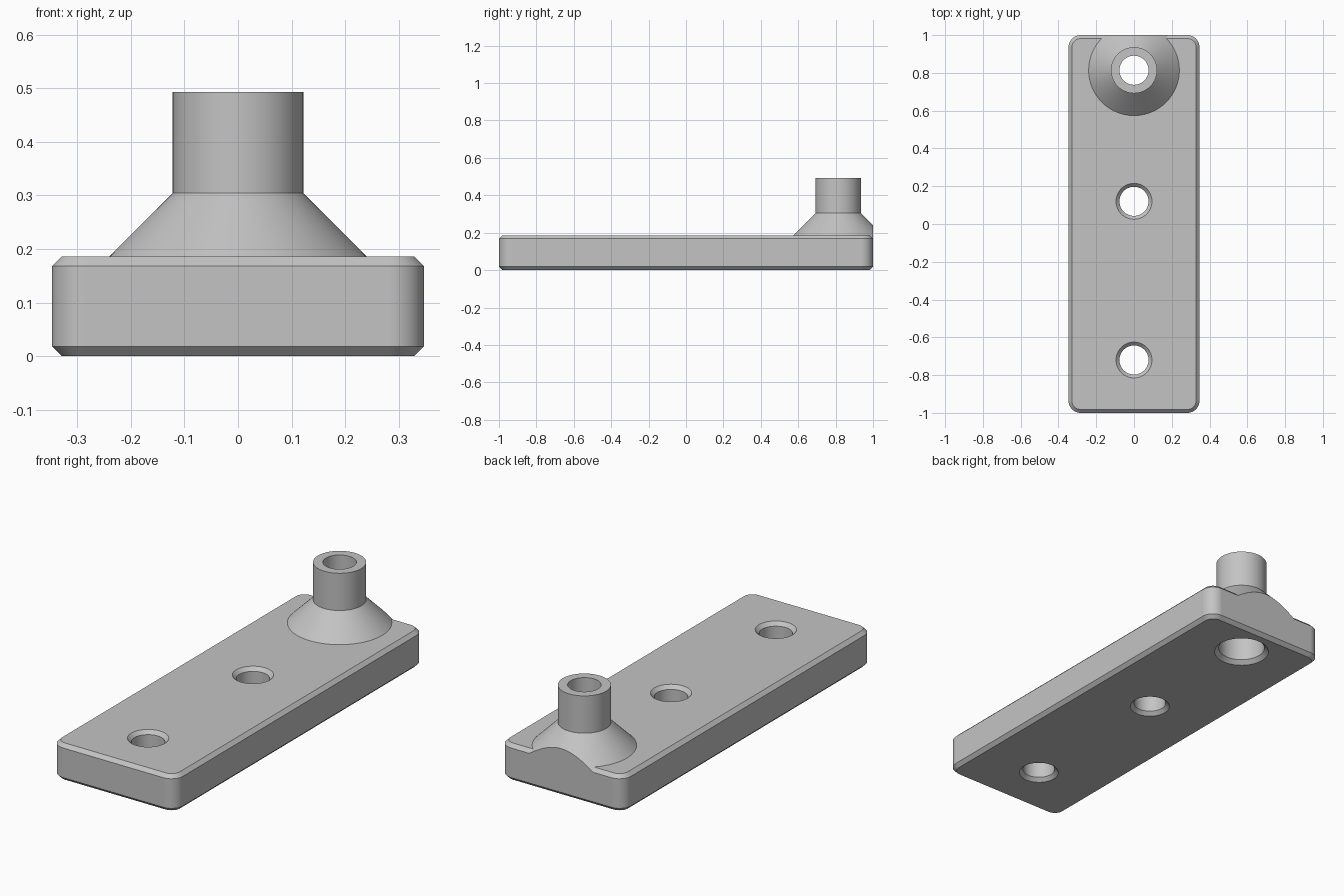
import bpy, bmesh, math
from mathutils import Vector

if "Cube" in bpy.data.objects:
    bpy.data.objects.remove(bpy.data.objects["Cube"], do_unlink=True)

HALF_X, HALF_Y, TOP = 0.347, 1.0, 0.186
CHAMFER, CORNER = 0.018, 0.065
BOSS_Y, HOLE_R, SEGMENTS = 0.814, 0.077, 96

grey = bpy.data.materials.new("satin grey")
grey.use_nodes = True
colour = (0.55, 0.55, 0.55, 1)
grey.diffuse_color = colour
grey.node_tree.nodes["Principled BSDF"].inputs["Base Color"].default_value = colour


def loft(name, rings, clip_y=None):
    """Closed solid through stacked rings of equal point count."""
    bm = bmesh.new()
    loops = [[bm.verts.new(p) for p in ring] for ring in rings]
    n = len(loops[0])
    for low, high in zip(loops, loops[1:]):
        for i in range(n):
            j = (i + 1) % n
            bm.faces.new((low[i], low[j], high[j], high[i]))
    bm.faces.new(loops[0][::-1])
    bm.faces.new(loops[-1])
    if clip_y is not None:
        bmesh.ops.bisect_plane(bm, geom=bm.verts[:] + bm.edges[:] + bm.faces[:],
                               plane_co=(0, clip_y, 0), plane_no=(0, 1, 0),
                               clear_outer=True)
        bmesh.ops.holes_fill(bm, edges=[e for e in bm.edges if e.is_boundary], sides=0)
    bmesh.ops.recalc_face_normals(bm, faces=bm.faces[:])
    mesh = bpy.data.meshes.new(name)
    bm.to_mesh(mesh)
    bm.free()
    mesh.materials.append(grey)
    obj = bpy.data.objects.new(name, mesh)
    bpy.context.collection.objects.link(obj)
    return obj


def turned(name, y, profile, clip_y=None):
    """Round part about a vertical axis from (radius, height) points."""
    angles = [math.tau * i / SEGMENTS for i in range(SEGMENTS)]
    return loft(name, [[Vector((r * math.cos(a), y + r * math.sin(a), z))
                        for a in angles] for r, z in profile], clip_y)


def rounded_rectangle(inset, z):
    points, r = [], CORNER - inset
    for quarter, (sx, sy) in enumerate(((1, 1), (-1, 1), (-1, -1), (1, -1))):
        for step in range(13):
            a = (quarter + step / 12) * math.pi / 2
            points.append(Vector((sx * (HALF_X - CORNER) + r * math.cos(a),
                                  sy * (HALF_Y - CORNER) + r * math.sin(a), z)))
    return points


def combine(obj, other, operation):
    mod = obj.modifiers.new(operation.lower(), "BOOLEAN")
    mod.operation, mod.solver, mod.object = operation, "EXACT", other
    bpy.context.view_layer.objects.active = obj
    bpy.ops.object.modifier_apply(modifier=mod.name)
    bpy.data.objects.remove(other, do_unlink=True)


# Chamfered base plate
plate = loft("mounting_plate", [
    rounded_rectangle(CHAMFER, 0), rounded_rectangle(0, CHAMFER),
    rounded_rectangle(0, TOP - CHAMFER), rounded_rectangle(CHAMFER, TOP)])

# Conical boss with tube, trimmed flush with the back of the plate
boss = turned("boss", BOSS_Y, [(0.276, 0.15), (0.122, 0.304), (0.122, 0.493)], HALF_Y)
combine(plate, boss, "UNION")

# Stepped bore through the boss, chamfered underneath
bore = turned("bore_cutter", BOSS_Y, [
    (0.141, -0.01), (0.111, 0.02), (0.111, 0.25), (HOLE_R, 0.25), (HOLE_R, 0.6)])
combine(plate, bore, "DIFFERENCE")

# Screw holes, chamfered on both sides
for y in (0.12, -0.72):
    rim = HOLE_R + CHAMFER + 0.01
    hole = turned("hole_cutter", y, [(rim, -0.01), (HOLE_R, CHAMFER),
                                     (HOLE_R, TOP - CHAMFER), (rim, TOP + 0.01)])
    combine(plate, hole, "DIFFERENCE")

# Smooth rounds with crisp edges
bpy.ops.object.select_all(action="DESELECT")
plate.select_set(True)
bpy.context.view_layer.objects.active = plate
bpy.ops.object.shade_smooth_by_angle(angle=math.radians(30))
normals = plate.modifiers.new("even_normals", "WEIGHTED_NORMAL")
normals.keep_sharp = True
